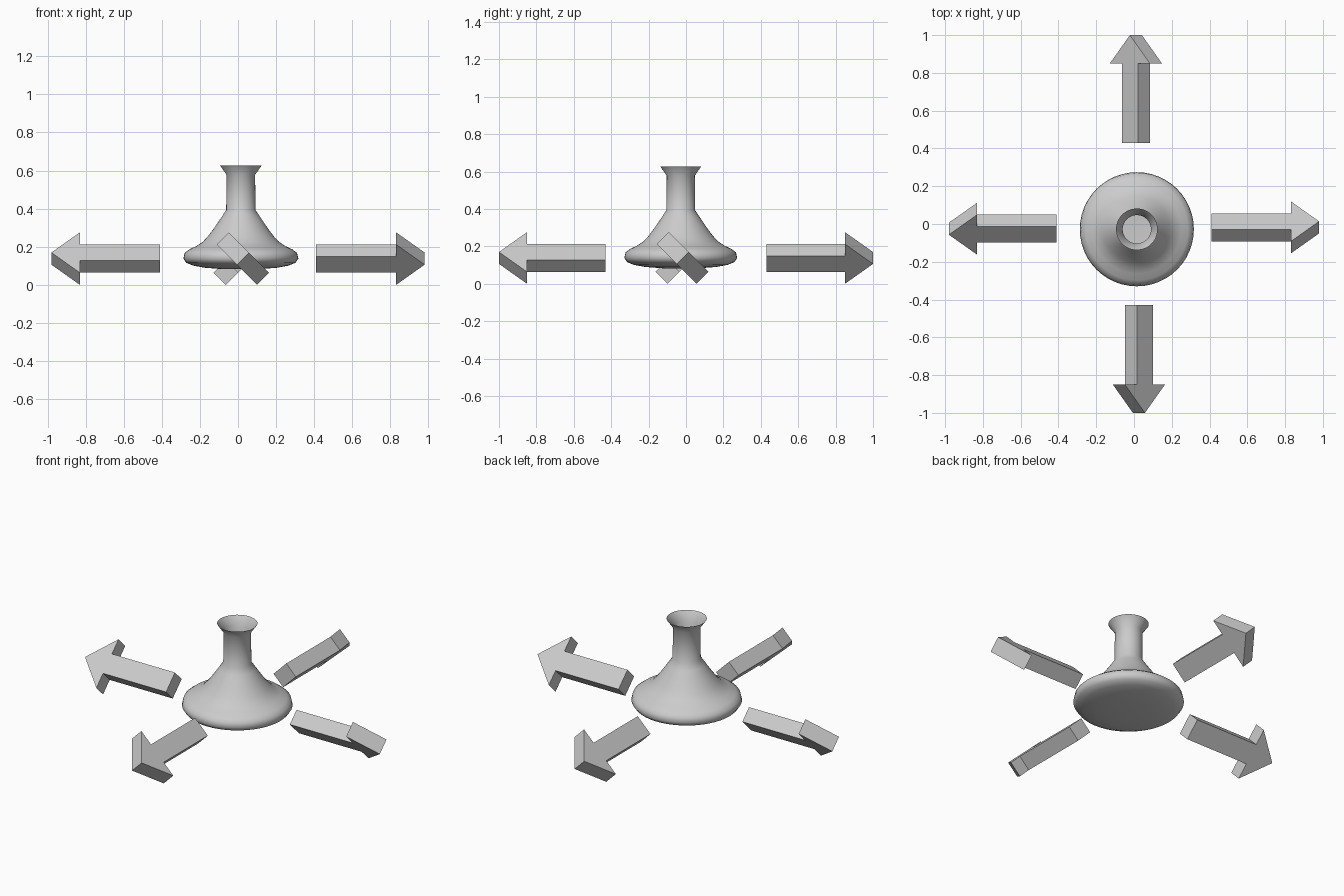
import bpy, bmesh, math
from mathutils import Matrix, Vector

if "Cube" in bpy.data.objects:
    bpy.data.objects.remove(bpy.data.objects["Cube"])

grey = bpy.data.materials.new("plain grey")
grey.diffuse_color = (0.6, 0.6, 0.6, 1)
grey.use_nodes = True
grey.node_tree.nodes["Principled BSDF"].inputs["Base Color"].default_value = grey.diffuse_color


def add_object(name, bm):
    mesh = bpy.data.meshes.new(name)
    bm.to_mesh(mesh)
    bm.free()
    mesh.materials.append(grey)
    obj = bpy.data.objects.new(name, mesh)
    bpy.context.collection.objects.link(obj)
    return obj


# Flask: open lathed shell, (radius, height) from the base up to the flared lip
PROFILE = [(0.10, 0.10), (0.19, 0.107), (0.25, 0.118), (0.287, 0.133), (0.302, 0.155),
           (0.295, 0.185), (0.27, 0.204), (0.235, 0.22), (0.20, 0.243), (0.175, 0.27),
           (0.15, 0.302), (0.125, 0.338), (0.10, 0.375), (0.077, 0.41), (0.075, 0.595),
           (0.11, 0.645)]
SIDES = 48
bm = bmesh.new()
rings = []
for r, z in PROFILE:
    rings.append([bm.verts.new((r * math.cos(2 * math.pi * i / SIDES),
                                r * math.sin(2 * math.pi * i / SIDES), z))
                  for i in range(SIDES)])
bm.faces.new(rings[0][::-1])
for low, high in zip(rings, rings[1:]):
    for i in range(SIDES):
        j = (i + 1) % SIDES
        bm.faces.new((low[i], low[j], high[j], high[i]))
flask = add_object("flask", bm)
flask.location = (0.015, -0.028, 0)
bpy.context.view_layer.objects.active = flask
flask.select_set(True)
bpy.ops.object.shade_smooth_by_angle(angle=math.radians(60))
flask.select_set(False)


# Arrows: flat outline along +x, thickened, rolled 45 degrees about the long axis
def arrow(name, turn, location):
    length, neck, shaft, head, thick = 0.57, 0.42, 0.06, 0.15, 0.09
    outline = [(0, -shaft), (neck, -shaft), (neck, -head), (length, 0),
               (neck, head), (neck, shaft), (0, shaft)]
    bm = bmesh.new()
    face = bm.faces.new([bm.verts.new((x, y, -thick / 2)) for x, y in outline])
    top = bmesh.ops.extrude_face_region(bm, geom=[face])
    bmesh.ops.translate(bm, vec=(0, 0, thick),
                        verts=[v for v in top["geom"] if isinstance(v, bmesh.types.BMVert)])
    bmesh.ops.recalc_face_normals(bm, faces=bm.faces)
    roll = Matrix.Rotation(math.radians(-45), 4, 'X')
    spin = Matrix.Rotation(math.radians(turn), 4, 'Z')
    bm.transform(Matrix.Translation(Vector(location)) @ spin @ roll)
    add_object(name, bm)


arrow("right_arrow", 0, (0.41, -0.018, 0.155))
arrow("back_arrow", 90, (0.01, 0.43, 0.155))
arrow("left_arrow", 180, (-0.41, -0.025, 0.155))
arrow("front_arrow", 270, (0.026, -0.43, 0.155))

# Rest the lowest arrow corner on the ground
lowest = min((o.matrix_basis @ v.co).z for o in bpy.context.collection.objects for v in o.data.vertices)
for o in bpy.context.collection.objects:
    o.location.z -= lowest
